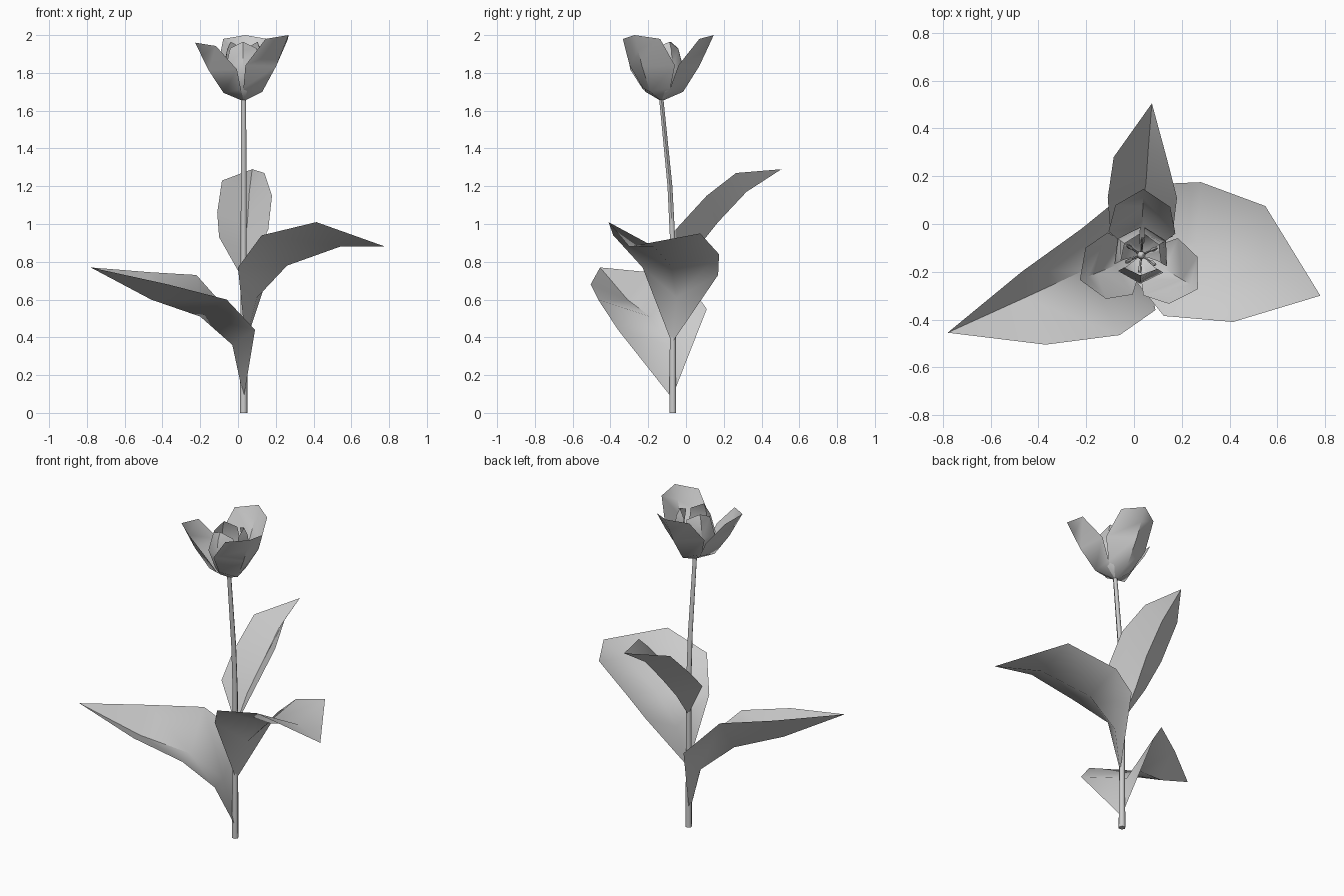
import bpy, bmesh, math
from mathutils import Vector

if "Cube" in bpy.data.objects:
    bpy.data.objects.remove(bpy.data.objects["Cube"])


def finish(bm, name, angle=math.radians(60)):
    bmesh.ops.recalc_face_normals(bm, faces=bm.faces)
    me = bpy.data.meshes.new(name)
    bm.to_mesh(me)
    bm.free()
    ob = bpy.data.objects.new(name, me)
    bpy.context.collection.objects.link(ob)
    bpy.ops.object.select_all(action='DESELECT')
    ob.select_set(True)
    bpy.context.view_layer.objects.active = ob
    bpy.ops.object.shade_smooth_by_angle(angle=angle)
    return ob


def blade(name, base, rows, tip):
    """Thin folded sheet: pointed base, rows of (edge, middle, edge), pointed tip."""
    bm = bmesh.new()
    b, t = bm.verts.new(base), bm.verts.new(tip)
    grid = [[bm.verts.new(p) for p in row] for row in rows]
    for i in range(2):
        bm.faces.new((b, grid[0][i], grid[0][i + 1]))
        for lo, hi in zip(grid, grid[1:]):
            bm.faces.new((lo[i], hi[i], hi[i + 1], lo[i + 1]))
        bm.faces.new((grid[-1][i], t, grid[-1][i + 1]))
    return finish(bm, name)


def tube(name, path, sides):
    """Capped tube through (x, y, z, radius) stations, with level rings."""
    bm = bmesh.new()
    rings = []
    for x, y, z, r in path:
        rings.append([bm.verts.new((x + r * math.cos(2 * math.pi * k / sides),
                                    y + r * math.sin(2 * math.pi * k / sides), z))
                      for k in range(sides)])
    for lo, hi in zip(rings, rings[1:]):
        for k in range(sides):
            n = (k + 1) % sides
            bm.faces.new((lo[k], lo[n], hi[n], hi[k]))
    bm.faces.new(rings[0][::-1])
    bm.faces.new(rings[-1])
    return finish(bm, name)


# Stem, bending slightly towards the front at the top
tube("stem", [(0.03, -0.07, 0, 0.02), (0.03, -0.07, 0.45, 0.018),
              (0.03, -0.07, 0.9, 0.016), (0.03, -0.085, 1.2, 0.015),
              (0.03, -0.13, 1.655, 0.013)], 6)

# Three leaves at rising heights
blade("lower_left_leaf", (0.03, -0.075, 0.08),
      [[(0.09, -0.36, 0.44), (-0.03, -0.10, 0.36), (-0.06, 0.11, 0.55)],
       [(-0.06, -0.465, 0.60), (-0.20, -0.19, 0.51), (-0.22, -0.02, 0.73)],
       [(-0.37, -0.505, 0.68), (-0.46, -0.31, 0.60), (-0.47, -0.20, 0.745)]],
      (-0.78, -0.455, 0.77))
blade("middle_right_leaf", (0.04, -0.075, 0.37),
      [[(0.0, -0.23, 0.77), (0.10, -0.05, 0.61), (0.16, 0.17, 0.73)],
       [(0.125, -0.385, 0.94), (0.26, -0.08, 0.78), (0.28, 0.175, 0.84)],
       [(0.415, -0.41, 1.01), (0.54, -0.17, 0.88), (0.55, 0.075, 0.95)]],
      (0.78, -0.30, 0.88))
blade("upper_back_leaf", (0.03, -0.065, 0.70),
      [[(-0.10, -0.02, 0.93), (0.03, 0.05, 0.86), (0.16, -0.055, 0.97)],
       [(-0.11, 0.11, 1.06), (0.05, 0.17, 1.01), (0.18, 0.11, 1.15)],
       [(-0.085, 0.28, 1.23), (0.06, 0.32, 1.17), (0.14, 0.265, 1.27)]],
      (0.075, 0.505, 1.29))

# Flower petals: profile rows are (edge radius, half width, edge z, mid radius, mid z)
CX, CY = 0.03, -0.13
OUTER = [(0.05, 0.085, 1.72, 0.115, 1.70), (0.095, 0.14, 1.84, 0.20, 1.835),
         (0.205, 0.115, 1.98, 0.24, 1.92)]
INNER = [(0.05, 0.06, 1.71, 0.085, 1.70), (0.07, 0.095, 1.82, 0.12, 1.82),
         (0.055, 0.07, 1.93, 0.105, 1.92)]


def petal(name, deg, profile, tip_r, tip_z, dz=0.0):
    c, s = math.cos(math.radians(deg)), math.sin(math.radians(deg))

    def at(r, t, z):
        return (CX + r * c - t * s, CY + r * s + t * c, z + dz * (z - 1.65) / 0.35)
    rows = [[at(er, -hw, ez), at(mr, 0, mz), at(er, hw, ez)]
            for er, hw, ez, mr, mz in profile]
    blade(name, at(0, 0, 1.65), rows, at(tip_r, 0, tip_z))


for i, (deg, dz) in enumerate([(88, 0), (202, -0.04), (-31, 0)]):
    petal(f"outer_petal_{i + 1}", deg, OUTER, 0.277, 2.0, dz)
for i, deg in enumerate((30, 145, 268)):
    petal(f"inner_petal_{i + 1}", deg, INNER, 0.085, 1.965)

# Pistil and six stamens with thicker anthers
tube("pistil", [(CX, CY, 1.65, 0.012), (CX, CY, 1.77, 0.010),
                (CX, CY, 1.785, 0.018), (CX, CY, 1.80, 0.008)], 6)
for i in range(6):
    a = math.radians(60 * i + 25)
    pts = [(0.01, 1.66, 0.005), (0.045, 1.76, 0.004), (0.055, 1.78, 0.009),
           (0.068, 1.82, 0.008), (0.072, 1.835, 0.003)]
    tube(f"stamen_{i + 1}", [(CX + r * math.cos(a), CY + r * math.sin(a), z, w)
                             for r, z, w in pts], 5)
